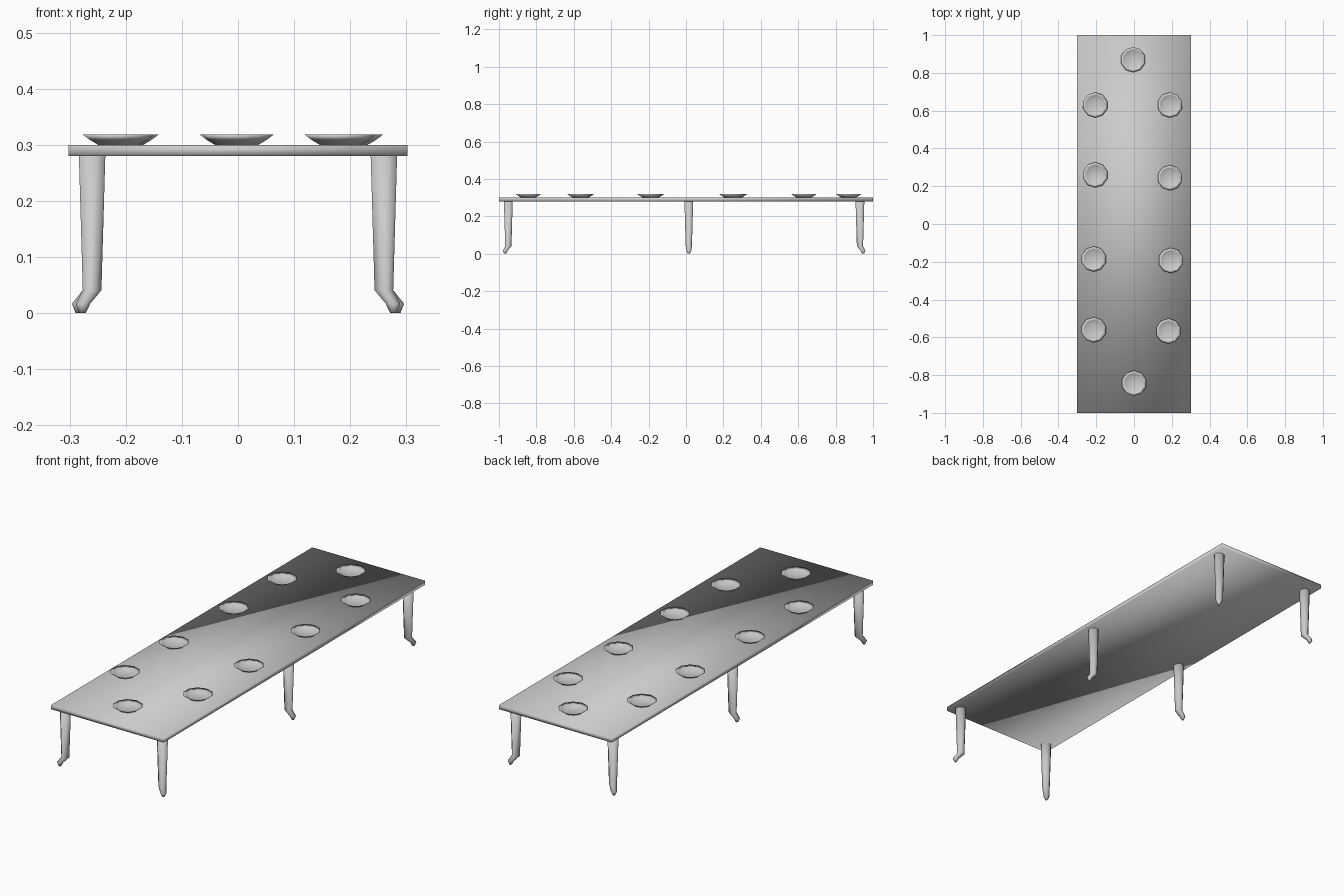
import bpy, bmesh, math
from mathutils import Vector

if "Cube" in bpy.data.objects:
    bpy.data.objects.remove(bpy.data.objects["Cube"])


def loft(name, rings, sides, location, turn=0.0):
    """Skin round rings (offset, radius, z), capping both ends."""
    bm = bmesh.new()
    loops = []
    for off, r, z in rings:
        loop = []
        for i in range(sides):
            a = 2 * math.pi * (i + 0.5) / sides
            loop.append(bm.verts.new((off + r * math.cos(a), r * math.sin(a), z)))
        loops.append(loop)
    for lo, hi in zip(loops, loops[1:]):
        for i in range(sides):
            j = (i + 1) % sides
            bm.faces.new((lo[i], lo[j], hi[j], hi[i]))
    bm.faces.new(loops[0][::-1])
    bm.faces.new(loops[-1])
    bmesh.ops.recalc_face_normals(bm, faces=bm.faces)
    for f in bm.faces:
        f.smooth = True
    mesh = bpy.data.meshes.new(name)
    bm.to_mesh(mesh)
    bm.free()
    ob = bpy.data.objects.new(name, mesh)
    ob.location = location
    ob.rotation_euler.z = turn
    bpy.context.collection.objects.link(ob)
    return ob


# Table top: thin slab with softly shaded corners
bpy.ops.mesh.primitive_cube_add(size=1, location=(0, 0, 0.29))
top = bpy.context.object
top.name = "table_top"
top.scale = (0.604, 2.0, 0.02)
bpy.ops.object.transform_apply(location=False, rotation=False, scale=True)
bpy.ops.object.shade_smooth()

# Tapered legs whose feet kick outwards (diagonally at the corners)
leg_rings = [(0.024, 0.006, 0.0), (0.023, 0.014, 0.017),
             (0.0, 0.018, 0.041), (0.0, 0.0255, 0.282)]
for sx, side in ((-1, "left"), (1, "right")):
    for y, row, sy in ((-0.95, "front", -1), (0.015, "middle", 0), (0.93, "back", 1)):
        loft(f"{row}_{side}_leg", leg_rings, 8, (sx * 0.26, y, 0),
             math.atan2(sy, sx))

# Shallow dishes: outer wall up to the rim, then the hollow inside
dish_rings = [(0, 0.037, 0.0), (0, 0.053, 0.009), (0, 0.067, 0.019),
              (0, 0.052, 0.011), (0, 0.034, 0.004)]
places = [(-0.005, 0.87), (-0.205, 0.63), (0.19, 0.63), (-0.205, 0.26),
          (0.19, 0.245), (-0.213, -0.185), (0.195, -0.193),
          (-0.213, -0.56), (0.182, -0.567), (0, -0.843)]
for n, (x, y) in enumerate(places, 1):
    loft(f"dish_{n}", dish_rings, 10, (x, y, 0.2995))
